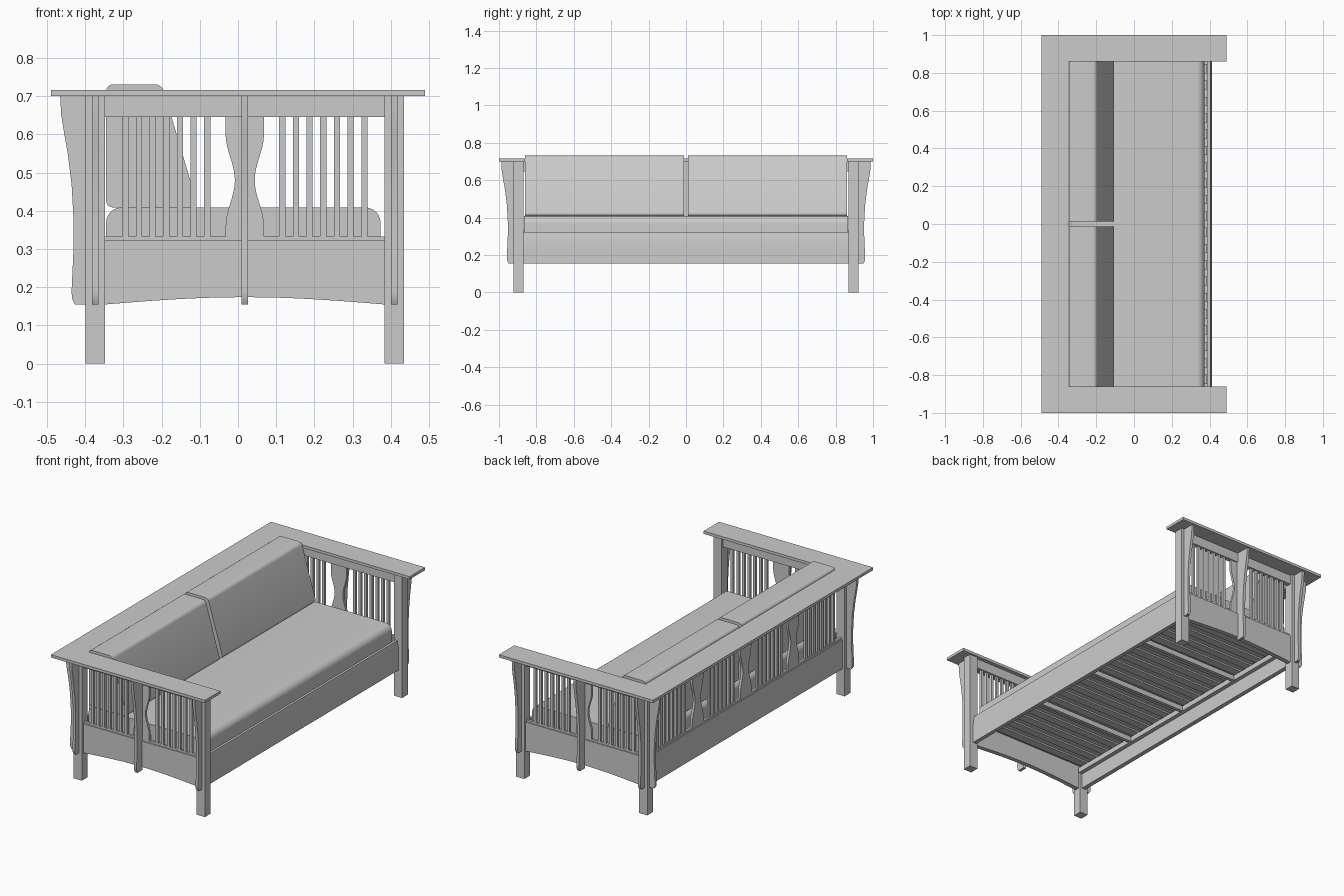
import bpy, bmesh, math
from mathutils import Vector

cube = bpy.data.objects.get("Cube")
if cube:
    bpy.data.objects.remove(cube)

grey = bpy.data.materials.new("plain grey")
grey.use_nodes = True
grey.diffuse_color = (0.6, 0.6, 0.6, 1)
grey.node_tree.nodes["Principled BSDF"].inputs["Base Color"].default_value = (0.6, 0.6, 0.6, 1)


def prism(name, pts, axis, lo, hi, bevel=0, above=-1, smooth=False):
    """Extrude a profile along an axis; optionally round the long edges above a height."""
    place = {"x": lambda a, b, t: (t, a, b),
             "y": lambda a, b, t: (a, t, b),
             "z": lambda a, b, t: (a, b, t)}[axis]
    bm = bmesh.new()
    ends = [[bm.verts.new(place(a, b, t)) for a, b in pts] for t in (lo, hi)]
    n = len(pts)
    bm.faces.new(ends[0])
    bm.faces.new(ends[1][::-1])
    for i in range(n):
        j = (i + 1) % n
        bm.faces.new((ends[0][j], ends[0][i], ends[1][i], ends[1][j]))
    bmesh.ops.recalc_face_normals(bm, faces=bm.faces)
    if bevel:
        along = Vector(place(0, 0, 1))
        edges = [e for e in bm.edges
                 if abs((e.verts[0].co - e.verts[1].co).normalized().dot(along)) > 0.99
                 and min(v.co.z for v in e.verts) > above]
        bmesh.ops.bevel(bm, geom=edges, offset=bevel, segments=6, profile=0.5, affect='EDGES')
    mesh = bpy.data.meshes.new(name)
    bm.to_mesh(mesh)
    bm.free()
    mesh.materials.append(grey)
    obj = bpy.data.objects.new(name, mesh)
    bpy.context.collection.objects.link(obj)
    if smooth:
        bpy.ops.object.select_all(action='DESELECT')
        obj.select_set(True)
        bpy.context.view_layer.objects.active = obj
        bpy.ops.object.shade_smooth_by_angle(angle=math.radians(35))


def box(name, x0, x1, y0, y1, z0, z1):
    prism(name, [(x0, y0), (x1, y0), (x1, y1), (x0, y1)], "z", z0, z1)


TOP, RAIL, SILL, SEAT, LOW = 0.70, 0.645, 0.333, 0.322, 0.155
BACK_X, FRONT_X, SIDE_Y = -0.3735, 0.409, 0.896
MID_X = (BACK_X + FRONT_X) / 2
HALF = 0.026          # half leg width
THICK, THIN = 0.013, 0.007   # half thickness of rails and of slats
PITCH = 0.0358        # slat spacing
LEDGE, DECK = 0.272, 0.281   # top of ledges and of seat slats

# Shaped bracket: distance out from the post, by height
BRACKET = [(0, TOP), (0.066, TOP), (0.063, 0.65), (0.055, 0.6), (0.046, 0.55), (0.036, 0.47),
           (0.031, 0.38), (0.031, 0.3), (0.036, 0.19), (0.035, 0.17), (0.027, LOW), (0, LOW)]


def bracket(name, axis, centre, start, sign, root=0):
    pts = [(start + sign * (d if d else -root), z) for d, z in BRACKET]
    prism(name, pts, axis, centre - 0.008, centre + 0.008, smooth=True)


def hourglass(name, axis, centre, depth):
    """Wide slat with a waist."""
    side = []
    for i in range(25):
        z = SILL + (RAIL - SILL) * i / 24
        t = min(max((z - 0.36) / 0.24, 0), 1)
        side.append((0.038 + 0.012 * math.cos(2 * math.pi * t), z))
    pts = [(centre + w, z) for w, z in side] + [(centre - w, z) for w, z in reversed(side)]
    prism(name, pts, axis, depth - THIN, depth + THIN, smooth=True)


def slat_run(name, axis, centre, count, depth):
    """Evenly spaced narrow slats about a centre."""
    for i in range(count):
        c = centre + (i - (count - 1) / 2) * PITCH
        pts = [(c - 0.008, SILL), (c + 0.008, SILL), (c + 0.008, RAIL), (c - 0.008, RAIL)]
        prism(name, pts, axis, depth - THIN, depth + THIN)


# Arm ends: legs, rails, slats and brackets
for s, side in ((-1, "right"), (1, "left")):
    y = s * SIDE_Y
    for x, end in ((BACK_X, "back"), (FRONT_X, "front")):
        box(f"{side}_{end}_leg", x - HALF, x + HALF, y - HALF, y + HALF, 0, TOP)
        bracket(f"{side}_{end}_arm_bracket", "x", x, y + s * HALF, s)
    bracket(f"{side}_middle_arm_bracket", "x", MID_X, y + s * HALF, s, root=HALF - THIN)
    bracket(f"{side}_rear_bracket", "y", y, BACK_X - HALF, -1)
    xa, xb = BACK_X + HALF, FRONT_X - HALF
    box(f"{side}_arm_rail", xa, xb, y - THICK, y + THICK, RAIL, TOP)
    box(f"{side}_arm_sill", xa, xb, y - THIN, y + THIN, SEAT, SILL)
    arch = [(xa + (xb - xa) * i / 16, LOW + 0.019 * math.sin(math.pi * i / 16)) for i in range(17)]
    prism(f"{side}_arm_apron", arch + [(xb, SEAT), (xa, SEAT)], "y", y - THICK, y + THICK)
    hourglass(f"{side}_arm_hourglass", "y", MID_X, y)
    for k in (-1, 1):
        slat_run(f"{side}_arm_slat", "y", MID_X + k * 0.2055, 7, y)

# Back panel between the rear legs
inner = SIDE_Y - HALF
bay = inner / 2
box("back_rail", BACK_X - THICK, BACK_X + THICK, -inner, inner, RAIL, TOP)
box("back_sill", BACK_X - THIN, BACK_X + THIN, -inner, inner, SEAT, SILL)
box("back_apron", BACK_X - THICK, BACK_X + THICK, -inner, inner, LOW, SEAT)
for k in (-1, 0, 1):
    hourglass("back_hourglass", "x", k * bay, BACK_X)
for k in (-1, 1):
    slat_run("back_slat", "x", k * bay / 2, 7, BACK_X)
    slat_run("back_slat", "x", k * (bay * 1.5 + 0.025), 8, BACK_X)

# Flat top board wrapping the back and both arms
cap = [(-0.49, -1), (0.49, -1), (0.49, -0.86), (-0.345, -0.86),
       (-0.345, 0.86), (0.49, 0.86), (0.49, 1), (-0.49, 1)]
prism("top_board", cap, "z", TOP, 0.716)

# Front apron with a gently rolled upper face
apron = [(0.39, LOW), (0.413, LOW), (0.413, 0.25), (0.411, 0.285), (0.404, SEAT), (0.39, SEAT)]
prism("front_apron", apron, "y", -inner, inner, smooth=True)

# Seat frame: ledges, slats and cross beams
back_face = BACK_X + THICK
box("front_ledge", 0.366, 0.39, -inner, inner, LEDGE - 0.03, LEDGE)
box("back_ledge", back_face, back_face + 0.024, -inner, inner, LEDGE - 0.03, LEDGE)
for i in range(20):
    y = (i - 9.5) * 0.0865
    box("seat_slat", back_face + 0.002, 0.386, y - 0.024, y + 0.024, LEDGE, DECK)
for k in (-1, 0, 1):
    y = k * bay
    box("cross_beam", back_face + 0.024, 0.366, y - 0.01, y + 0.01, LEDGE - 0.03, LEDGE)

# Cushions
seat = [(-0.345, DECK), (0.373, DECK), (0.373, 0.409), (-0.345, 0.409)]
prism("seat_cushion", seat, "y", -0.865, 0.865, bevel=0.04, above=0.4, smooth=True)
rest = [(-0.345, 0.409), (-0.104, 0.409), (-0.199, 0.731), (-0.345, 0.731)]
for s, side in ((-1, "right"), (1, "left")):
    prism(f"{side}_back_cushion", rest, "y", min(s * 0.012, s * 0.86), max(s * 0.012, s * 0.86),
          bevel=0.018, smooth=True)
